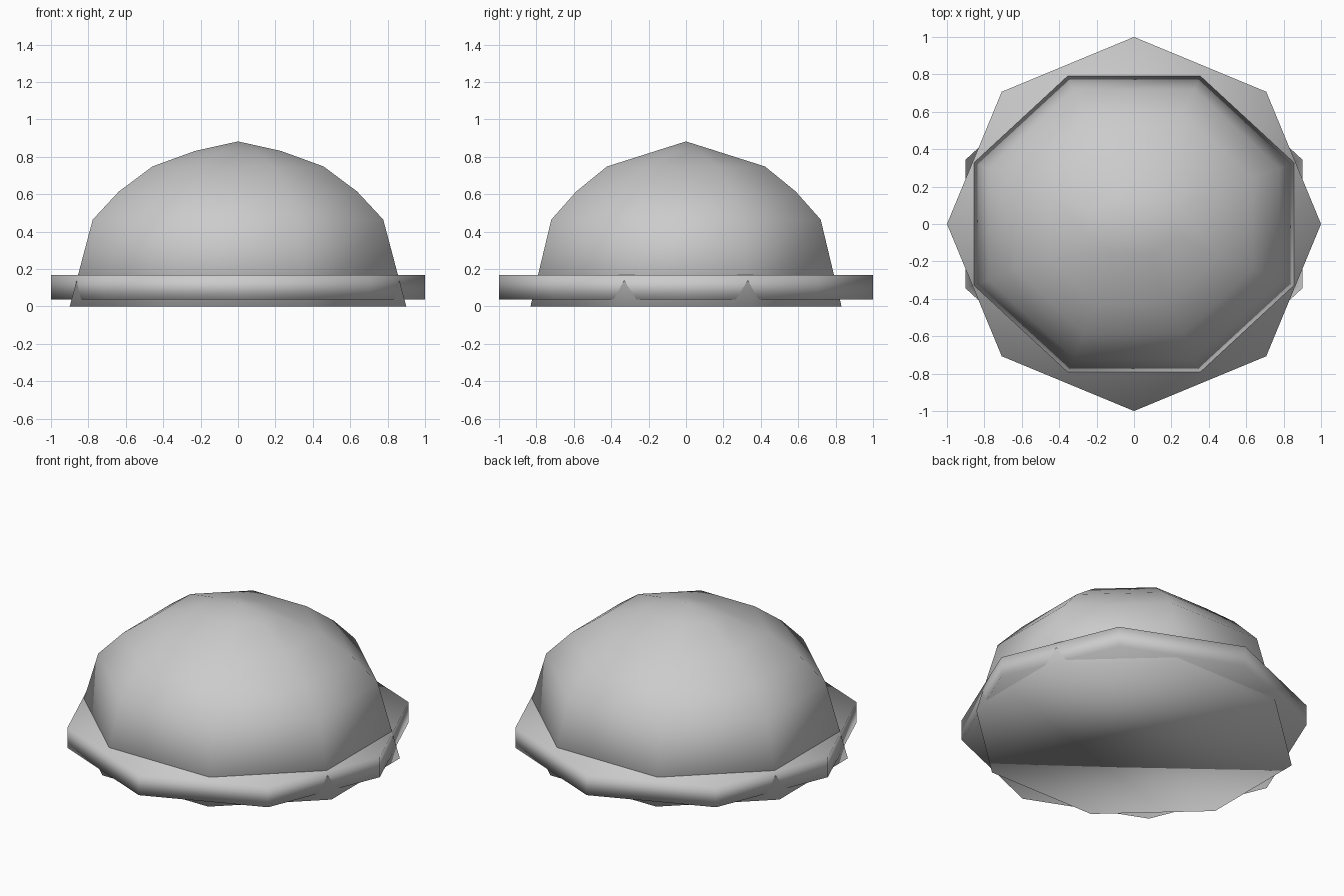
import bpy, bmesh
from math import cos, sin, pi

if "Cube" in bpy.data.objects:
    bpy.data.objects.remove(bpy.data.objects["Cube"])


def lathe(name, rings, turn=0.0):
    """Eight-sided smooth solid from (z, x radius, y radius) rings; zero radius gives a tip."""
    bm = bmesh.new()
    loops = []
    for z, rx, ry in rings:
        if rx == 0:
            loops.append([bm.verts.new((0, 0, z))])
        else:
            loops.append([bm.verts.new((rx * cos(turn + k * pi / 4),
                                        ry * sin(turn + k * pi / 4), z)) for k in range(8)])
    for a, b in zip(loops, loops[1:]):
        for k in range(8):
            n = (k + 1) % 8
            if len(b) == 1:
                bm.faces.new((a[k], a[n], b[0]))
            else:
                bm.faces.new((a[k], a[n], b[n], b[k]))
    for loop in (loops[0], loops[-1]):
        if len(loop) > 1:
            bm.faces.new(loop)
    bmesh.ops.recalc_face_normals(bm, faces=bm.faces)
    for f in bm.faces:
        f.smooth = True
    me = bpy.data.meshes.new(name)
    bm.to_mesh(me)
    bm.free()
    ob = bpy.data.objects.new(name, me)
    bpy.context.collection.objects.link(ob)
    return ob


# Dome: slightly oval, flat sides facing the axes, closed underneath
RX, RY = 0.974, 0.90
lathe("dome", [
    (0.0, RX, RY),
    (0.464, RX * 0.863, RY * 0.866),
    (0.614, RX * 0.708, RY * 0.706),
    (0.748, RX * 0.509, RY * 0.508),
    (0.831, RX * 0.256, RY * 0.194),
    (0.882, 0, 0),
], turn=pi / 8)

# Brim: flat eight-sided disc with corners on the axes
lathe("brim", [(0.038, 1.0, 1.0), (0.167, 1.0, 1.0)])
